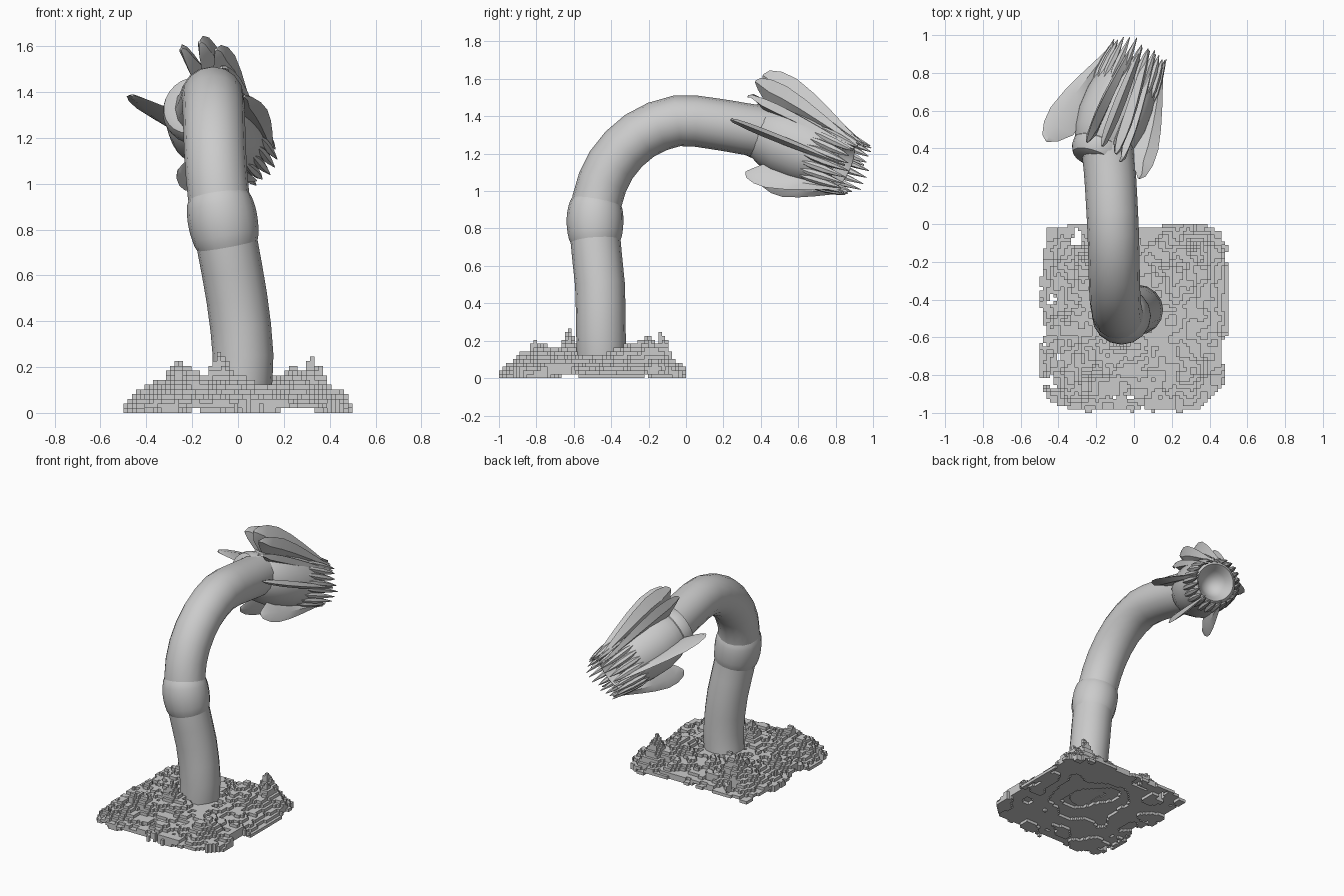
import bpy, bmesh, math, random
from mathutils import Vector, noise

if "Cube" in bpy.data.objects:
    bpy.data.objects.remove(bpy.data.objects["Cube"])

random.seed(4)


def material(name, col):
    m = bpy.data.materials.new(name)
    m.diffuse_color = (*col, 1)
    m.use_nodes = True
    m.node_tree.nodes["Principled BSDF"].inputs["Base Color"].default_value = m.diffuse_color
    return m


GREY = material("plain grey", (0.6, 0.6, 0.6))


def finish(bm, name, smooth=True):
    bmesh.ops.recalc_face_normals(bm, faces=bm.faces)
    me = bpy.data.meshes.new(name)
    bm.to_mesh(me)
    bm.free()
    ob = bpy.data.objects.new(name, me)
    bpy.context.collection.objects.link(ob)
    me.materials.append(GREY)
    if smooth:
        bpy.ops.object.select_all(action='DESELECT')
        ob.select_set(True)
        bpy.context.view_layer.objects.active = ob
        bpy.ops.object.shade_smooth_by_angle(angle=math.radians(32))
    return ob


def skin(bm, rings, caps=True):
    """Join rings of points with quads."""
    vs = [[bm.verts.new(p) for p in r] for r in rings]
    n = len(vs[0])
    for a, b in zip(vs, vs[1:]):
        for i in range(n):
            j = (i + 1) % n
            bm.faces.new((a[i], a[j], b[j], b[i]))
    if caps:
        bm.faces.new(vs[0][::-1])
        bm.faces.new(vs[-1])


def spline(pts, steps):
    """Catmull-Rom through the points."""
    p = [Vector(q) for q in pts]
    p = [2 * p[0] - p[1]] + p + [2 * p[-1] - p[-2]]
    out = []
    for i in range(1, len(p) - 2):
        a, b, c, d = p[i - 1:i + 3]
        for k in range(steps):
            t = k / steps
            out.append(0.5 * (2 * b + (c - a) * t + (2 * a - 5 * b + 4 * c - d) * t * t
                              + (3 * b - a - 3 * c + d) * t ** 3))
    return out + [p[-2]]


def tube(name, path, radii, sides=16):
    bm = bmesh.new()
    rings = []
    for i, p in enumerate(path):
        t = (path[min(i + 1, len(path) - 1)] - path[max(i - 1, 0)]).normalized()
        e = Vector((1, 0, 0))
        e = (e - t * e.dot(t)).normalized()
        f = t.cross(e)
        r = radii(i / (len(path) - 1))
        rings.append([p + r * (e * math.cos(2 * math.pi * k / sides)
                               + f * math.sin(2 * math.pi * k / sides)) for k in range(sides)])
    skin(bm, rings)
    return finish(bm, name)


# Long arched neck
PATH = [(.01, -.45, .06), (.022, -.455, .25), (-.005, -.46, .5), (-.05, -.485, .75),
        (-.085, -.475, .95), (-.10, -.40, 1.14), (-.105, -.25, 1.295), (-.11, -.05, 1.375),
        (-.12, .15, 1.36), (-.13, .30, 1.335), (-.145, .43, 1.315)]
neck = spline(PATH, 2)
tube("neck", neck, lambda t: 0.132 + 0.006 * t)
# Swollen sleeve around the middle of the neck
fine = spline(PATH, 8)
tube("neck_sleeve", fine[23:33], lambda t: 0.130 + 0.022 * math.sin(math.pi * t) ** 0.6)

# Head frame: axis D, up U, right R
H = Vector((-.19, .37, 1.33))
D = Vector((.4, 1, -.4)).normalized()
U = (Vector((0, 0, 1)) - D * D.z).normalized()
R = D.cross(U)


def head_pt(s, r, a):
    return H + D * s + r * (U * math.cos(a) + R * math.sin(a))


def lathe(name, prof, sides=24):
    bm = bmesh.new()
    skin(bm, [[head_pt(s, r, 2 * math.pi * k / sides) for k in range(sides)] for s, r in prof])
    return finish(bm, name)


# Collar, head bulb and mouth bowl
lathe("collar", [(-.045, .10), (-.035, .13), (0, .148), (.04, .15), (.07, .13)])
lathe("head", [(-.01, .11), (.04, .145), (.10, .17), (.20, .19), (.32, .187), (.44, .168),
               (.52, .145), (.54, .125), (.52, .11), (.48, .09), (.44, .06), (.42, .02)])

# Leaf-shaped fins, swept back from the mouth: (s, inner radius, outer radius)
LEAF = [(-.055, .275, .295), (-.03, .225, .325), (.04, .16, .343), (.13, .15, .338),
        (.25, .15, .30), (.37, .145, .25), (.49, .14, .195), (.60, .135, .145)]


def fin(name, angle, scale, thick, start=0.0):
    bm = bmesh.new()
    a = math.radians(angle)
    side = R * math.cos(a) - U * math.sin(a)
    rings = []
    for i, (s, lo, hi) in enumerate(LEAF):
        w = thick * (0.25 + 0.75 * math.sin(math.pi * i / (len(LEAF) - 1)))
        s += start * (.60 - s) / .655
        hi = .15 + (hi - .15) * scale
        lo = min(lo, hi - .015)
        mid = lo * .4 + hi * .6
        rings.append([head_pt(s, lo, a), head_pt(s, mid, a) + side * w,
                      head_pt(s, hi, a), head_pt(s, mid, a) - side * w])
    skin(bm, rings)
    return finish(bm, name)


for i, (ang, sc, th) in enumerate([(-17, .85, .028), (1, 1, .03), (19, .85, .03), (36, .45, .03)]):
    fin(f"dorsal_fin_{i + 1}", ang, sc, th)
fin("left_fin", -82, .95, .02)
fin("right_fin", 82, .75, .022)
fin("lower_left_fin", -163, .85, .018, .15)
fin("lower_right_fin", 145, .8, .018, .14)

# Ring of pointed teeth around the mouth
bm = bmesh.new()
COUNT = 24
for k in range(COUNT):
    a = 2 * math.pi * k / COUNT
    tip = .62 + random.uniform(-.02, .025)
    side = R * math.cos(a) - U * math.sin(a)
    out = U * math.cos(a) + R * math.sin(a)
    rings = []
    for s, r, w in [(.34, .172, .004), (.42, .168, .018), (.50, .158, .021),
                    (.56, .153, .014), (tip, .148, .002)]:
        c = head_pt(s, r, a)
        rings.append([c + w * (side * math.cos(q * math.pi / 3) + out * math.sin(q * math.pi / 3))
                      for q in range(6)])
    skin(bm, rings)
finish(bm, "teeth")

# Blocky ground shell: each cell is a column from bottom level to top level
N, CELL, STEP = 54, 1 / 54, 0.0205
PEAKS = [(.32, -.14, .16, .09), (-.25, -.22, .16, .09), (-.27, -.82, .17, .08), (.30, -.78, .09, .09),
         (-.08, -.62, .15, .07), (.20, -.30, .08, .09), (-.36, -.5, .05, .09)]
cells = {}
for i in range(N):
    for j in range(N):
        x, y = (i + .5) * CELL - .5, (j + .5) * CELL - 1
        ex, ey = abs(x) * 2, abs(y + .5) * 2
        e = 4.5 if y < -.5 else 7
        edge = (ex ** e + ey ** e) ** (1 / e)
        n1 = noise.noise(Vector((x * 7, y * 7, 1.3)))
        n2 = noise.noise(Vector((x * 15, y * 15, 5.1)))
        if edge + .06 * n1 + .06 * n2 > .985:
            continue
        if edge > .8 and x < 0 and n2 > .36:
            continue
        h = .105 + .035 * n1 + .032 * n2 - .07 * max(0, (edge - .55) / .45)
        for px, py, ph, pr in PEAKS:
            h += ph * math.exp(-1.3 * math.hypot(x - px, y - py) / pr) * (1 + .5 * n2)
        hole = math.hypot(x - .03, y + .45)
        if hole < .075:
            continue
        low = max(0, round(.9 + 1.3 * noise.noise(Vector((x * 6, y * 6, 9.7)))
                           + 1.2 * max(0, .3 - hole) / .1))
        top = max(1, min(13, round(h / STEP)))
        low = min(low, top - 1)
        cells[i, j] = (low, top)

bm = bmesh.new()
cache = {}


def vert(i, j, k):
    if (i, j, k) not in cache:
        cache[i, j, k] = bm.verts.new((i * CELL - .5, j * CELL - 1, k * STEP))
    return cache[i, j, k]


def quad(*pts):
    bm.faces.new([vert(*p) for p in pts])


SIDES = [((1, 0), (1, 0), (1, 1)), ((-1, 0), (0, 1), (0, 0)),
         ((0, 1), (1, 1), (0, 1)), ((0, -1), (0, 0), (1, 0))]
for (i, j), (lo, hi) in cells.items():
    for k, flip in ((hi, 1), (lo, -1)):
        quad(*[(i, j, k), (i + 1, j, k), (i + 1, j + 1, k), (i, j + 1, k)][::flip])
    for (di, dj), p, q in SIDES:
        nlo, nhi = cells.get((i + di, j + dj), (0, 0))
        for k in range(lo, hi):
            if not nlo <= k < nhi:
                quad((i + p[0], j + p[1], k), (i + q[0], j + q[1], k),
                     (i + q[0], j + q[1], k + 1), (i + p[0], j + p[1], k + 1))
finish(bm, "ground", smooth=False)
